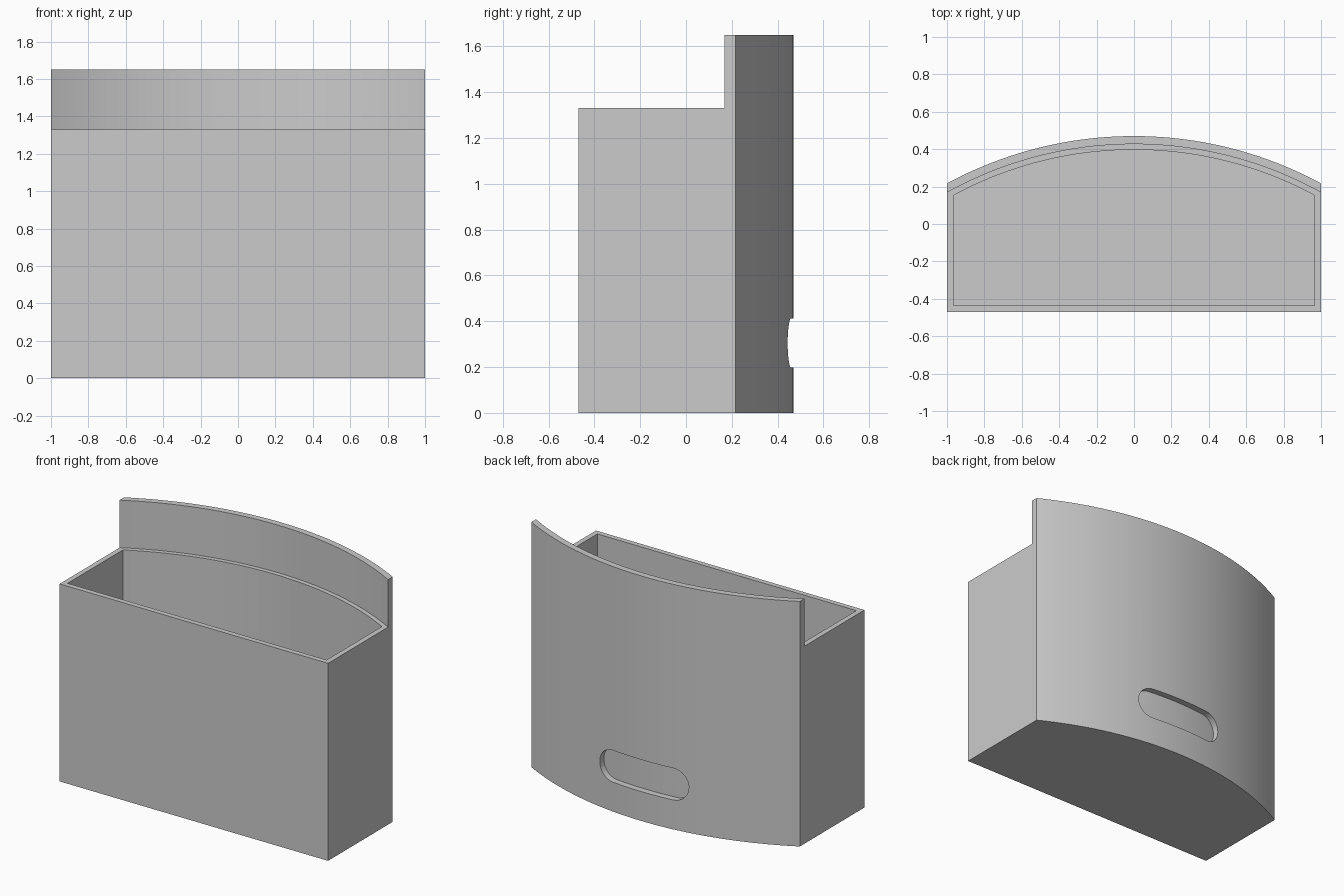
import bpy, bmesh, math
from mathutils import Vector

default = bpy.data.objects.get("Cube")
if default:
    bpy.data.objects.remove(default, do_unlink=True)

FRONT, BACK = -0.47, 0.47
R_OUTER = 2.103                 # radius of the curved back
CENTRE_Y = BACK - R_OUTER
PLATE, WALL = 0.043, 0.035      # back plate and wall thickness
R_PLATE = R_OUTER - PLATE
R_CAVITY = R_PLATE - 0.03
BOX_TOP, PLATE_TOP = 1.33, 1.65

grey = bpy.data.materials.new("light_grey")
grey.use_nodes = True
colour = (0.6, 0.6, 0.6, 1)
grey.diffuse_color = colour
grey.node_tree.nodes["Principled BSDF"].inputs["Base Color"].default_value = colour


def prism(name, outline, offset):
    """Extrude a closed 3D outline along an offset into a solid."""
    bm = bmesh.new()
    face = bm.faces.new([bm.verts.new(p) for p in outline])
    top = bmesh.ops.extrude_face_region(bm, geom=[face])["geom"]
    bmesh.ops.translate(bm, vec=Vector(offset),
                        verts=[v for v in top if isinstance(v, bmesh.types.BMVert)])
    bmesh.ops.recalc_face_normals(bm, faces=bm.faces[:])
    mesh = bpy.data.meshes.new(name)
    bm.to_mesh(mesh)
    bm.free()
    mesh.materials.append(grey)
    obj = bpy.data.objects.new(name, mesh)
    bpy.context.collection.objects.link(obj)
    return obj


def bowed_block(name, half_width, front, radius, z0, z1, steps=64):
    """Block with a straight front and an arched back."""
    reach = math.asin(half_width / radius)
    points = [(-half_width, front, z0), (half_width, front, z0)]
    for i in range(steps + 1):
        a = reach - 2 * reach * i / steps
        points.append((radius * math.sin(a), CENTRE_Y + radius * math.cos(a), z0))
    return prism(name, points, (0, 0, z1 - z0))


def cut(target, cutter):
    cutter.hide_render = True
    mod = target.modifiers.new("cut", "BOOLEAN")
    mod.operation = "DIFFERENCE"
    mod.solver = "EXACT"
    mod.object = cutter
    bpy.context.view_layer.objects.active = target
    bpy.ops.object.modifier_apply(modifier=mod.name)
    bpy.data.objects.remove(cutter, do_unlink=True)


# Open box with a taller curved back plate
holder = bowed_block("wall_holder", 1, FRONT, R_OUTER, 0, PLATE_TOP)
cut(holder, bowed_block("top_cutter", 1.1, -1, R_PLATE, BOX_TOP, 2))
cut(holder, bowed_block("cavity_cutter", 1 - WALL, FRONT + WALL, R_CAVITY, WALL, 2))

# Rounded slot recessed into the back plate, with a curved floor
SLOT_Z, SLOT_R, SLOT_HALF = 0.305, 0.107, 0.225
stadium = []
for side in (1, -1):
    for i in range(17):
        a = side * math.pi / 2 - math.pi * i / 16
        stadium.append((side * SLOT_HALF + SLOT_R * math.cos(a), 0.3,
                        SLOT_Z + SLOT_R * math.sin(a)))
slot = prism("slot_cutter", stadium, (0, 0.4, 0))
cut(slot, bowed_block("slot_floor", 1.1, -1, R_PLATE, -1, 3))
cut(holder, slot)

# Smooth the curved faces, keep the corners crisp
bpy.ops.object.select_all(action="DESELECT")
holder.select_set(True)
bpy.context.view_layer.objects.active = holder
bpy.ops.object.shade_smooth_by_angle(angle=math.radians(25))
